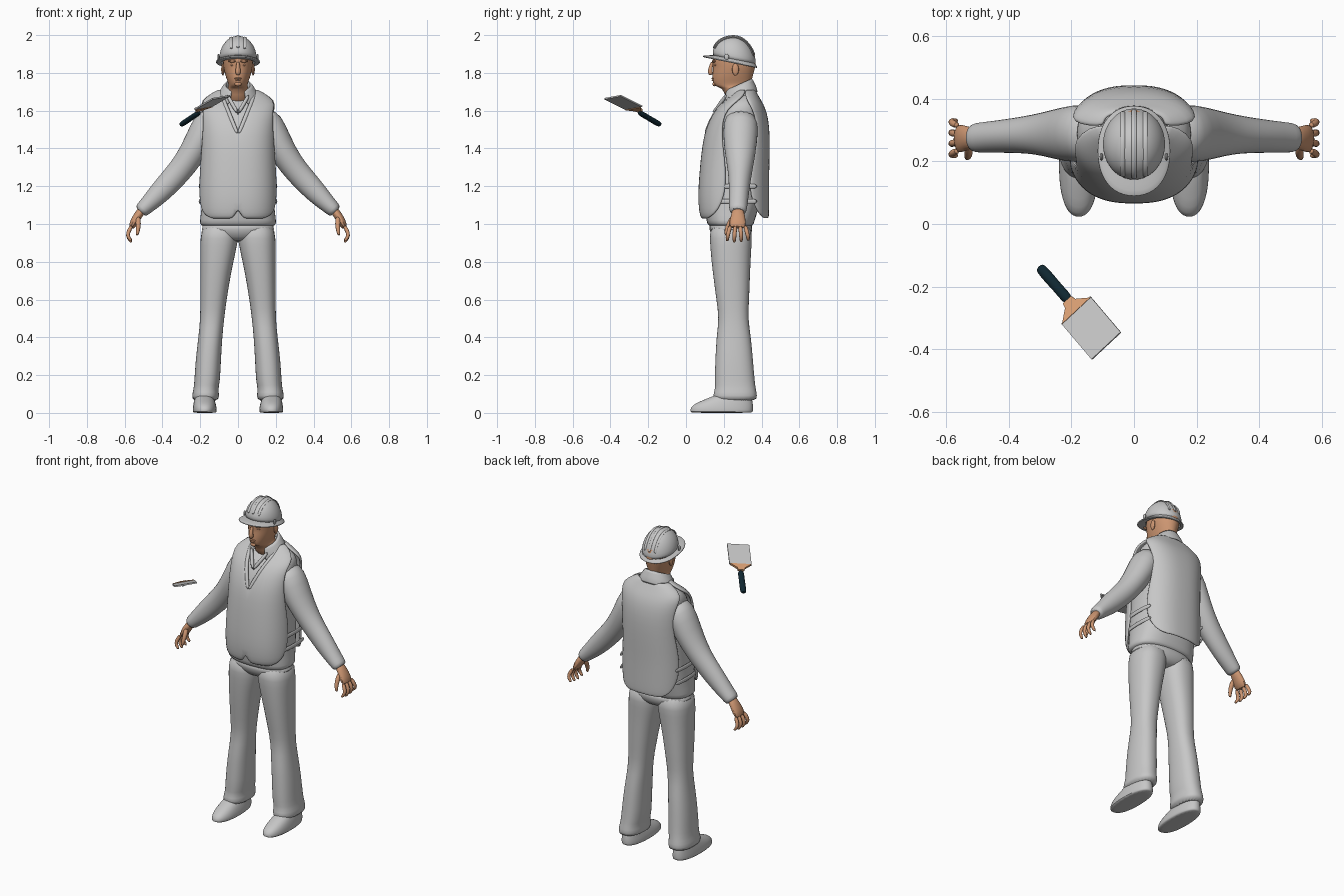
import bpy
import math
from mathutils import Vector

if "Cube" in bpy.data.objects:
    bpy.data.objects.remove(bpy.data.objects["Cube"], do_unlink=True)


def material(name, rgb):
    m = bpy.data.materials.new(name)
    m.use_nodes = True
    m.diffuse_color = (*rgb, 1)
    bsdf = m.node_tree.nodes["Principled BSDF"]
    bsdf.inputs["Base Color"].default_value = (*rgb, 1)
    bsdf.inputs["Roughness"].default_value = 0.7
    return m


GREY = material("plain grey", (0.57, 0.57, 0.57))
SKIN = material("warm skin", (0.62, 0.31, 0.17))
COPPER = material("copper ferrule", (0.72, 0.36, 0.18))
DARK = material("dark teal grip", (0.005, 0.02, 0.03))


def finish(name, verts, faces, mat, mirror=False, thick=0, sub=1, angle=50):
    mesh = bpy.data.meshes.new(name)
    mesh.from_pydata([tuple(v) for v in verts], [], faces)
    mesh.materials.append(mat)
    ob = bpy.data.objects.new(name, mesh)
    bpy.context.collection.objects.link(ob)
    bpy.ops.object.select_all(action='DESELECT')
    ob.select_set(True)
    bpy.context.view_layer.objects.active = ob
    bpy.ops.object.mode_set(mode='EDIT')
    bpy.ops.mesh.select_all(action='SELECT')
    bpy.ops.mesh.normals_make_consistent(inside=False)
    bpy.ops.object.mode_set(mode='OBJECT')
    if mirror:
        md = ob.modifiers.new("Mirror", 'MIRROR')
        md.use_clip = True
    if thick:
        md = ob.modifiers.new("Thickness", 'SOLIDIFY')
        md.thickness = thick
        md.offset = 0
    if sub:
        md = ob.modifiers.new("Smooth", 'SUBSURF')
        md.levels = md.render_levels = sub
    bpy.ops.object.shade_smooth_by_angle(angle=math.radians(angle))
    return ob


def skin_rings(name, rings, mat, caps=True, **kw):
    """Bridge closed rings of equal size."""
    n = len(rings[0])
    faces = [(i * n + j, i * n + (j + 1) % n, (i + 1) * n + (j + 1) % n, (i + 1) * n + j)
             for i in range(len(rings) - 1) for j in range(n)]
    if caps:
        faces += [tuple(range(n)), tuple(range((len(rings) - 1) * n, len(rings) * n))]
    return finish(name, [v for r in rings for v in r], faces, mat, **kw)


def panel(name, rows, mat, **kw):
    """Open sheet through rows of points."""
    n = len(rows[0])
    faces = [(i * n + j, i * n + j + 1, (i + 1) * n + j + 1, (i + 1) * n + j)
             for i in range(len(rows) - 1) for j in range(n - 1)]
    return finish(name, [v for r in rows for v in r], faces, mat, **kw)


def oval(z, x0, x1, y0, y1, t, tilt=0, p=2.3):
    """Point on a squarish oval; t = 0 is the front."""
    s, c = math.sin(t), math.cos(t)
    dx = math.copysign(abs(s) ** (2 / p), s) * (x1 - x0) / 2
    dy = -math.copysign(abs(c) ** (2 / p), c) * (y1 - y0) / 2
    return Vector(((x0 + x1) / 2 + dx, (y0 + y1) / 2 + dy, z + tilt * dy))


def loft(name, stations, mat, n=24, p=2.3, **kw):
    """Horizontal sections: (z, x0, x1, y0, y1[, tilt])."""
    rings = [[oval(*s[:5], math.tau * j / n, s[5] if len(s) > 5 else 0, p)
              for j in range(n)] for s in stations]
    return skin_rings(name, rings, mat, **kw)


def sweep(name, pts, mat, n=10, ref=(0, 1, 0), **kw):
    """Sections across a path: (x, y, z, radius across, radius along ref)."""
    c = [Vector(q[:3]) for q in pts]
    rings = []
    for i, q in enumerate(pts):
        t = (c[min(i + 1, len(c) - 1)] - c[max(i - 1, 0)]).normalized()
        v = Vector(ref)
        v = (v - t * v.dot(t)).normalized()
        u = t.cross(v)
        rings.append([c[i] + u * q[3] * math.cos(math.tau * j / n)
                      + v * q[4] * math.sin(math.tau * j / n) for j in range(n)])
    return skin_rings(name, rings, mat, **kw)


def ball(name, loc, size, mat, mirror=False):
    x, y, z = loc
    rings = []
    for k in range(7):
        a = math.pi * (k / 6 - 0.5)
        r = max(math.cos(a), 0.08)
        rings.append([(x + size[0] * r * math.cos(math.tau * j / 10),
                       y + size[1] * r * math.sin(math.tau * j / 10),
                       z + size[2] * math.sin(a)) for j in range(10)])
    return skin_rings(name, rings, mat, mirror=mirror)


# Trousers and shoes
loft("trouser_legs", [
    (1.01, 0, .19, .125, .35), (.92, 0, .2, .125, .35), (.85, .012, .2, .13, .345),
    (.75, .035, .2, .14, .34), (.6, .06, .2, .16, .335), (.5, .073, .2, .175, .328),
    (.4, .083, .21, .16, .345), (.28, .09, .225, .155, .355), (.16, .095, .232, .15, .365),
    (.13, .105, .235, .155, .37), (.09, .098, .245, .14, .378), (.06, .105, .24, .15, .375),
], GREY, mirror=True)
loft("trouser_seat", [(1.02, -.19, .19, .12, .35), (.97, -.2, .2, .12, .355),
                      (.93, -.16, .16, .14, .34), (.905, -.06, .06, .17, .31)], GREY)
loft("shoes", [(0, .118, .235, .028, .35), (.004, .113, .24, .022, .355),
               (.025, .112, .24, .02, .357), (.05, .118, .236, .045, .355),
               (.075, .125, .23, .11, .35), (.11, .14, .22, .19, .34)], GREY, mirror=True)

# Jumper body under the vest
loft("jumper_body", [
    (.985, -.195, .195, .125, .35), (1.0, -.205, .205, .11, .36), (1.04, -.2, .2, .105, .37),
    (1.12, -.19, .19, .09, .4), (1.3, -.182, .182, .095, .415), (1.45, -.178, .178, .11, .42),
    (1.55, -.185, .185, .145, .415), (1.61, -.185, .185, .18, .4), (1.65, -.17, .17, .225, .38),
    (1.68, -.115, .115, .255, .36), (1.7, -.07, .07, .27, .35)], GREY, p=2.5)

# Vest rows: z, half width, front, back, front panel edge y, back panel edge y, neckline x
vest = [(1.03, .2, .09, .43, .115, .415, .035), (1.045, .204, .08, .432, .14, .395, .015),
        (1.08, .205, .074, .433, .175, .37, 0),
        (1.15, .205, .07, .433, .205, .34, 0), (1.25, .202, .076, .433, .215, .335, 0),
        (1.35, .198, .085, .436, .205, .35, 0), (1.47, .198, .1, .437, .19, .375, 0),
        (1.55, .202, .13, .43, .195, .37, .034), (1.61, .206, .165, .415, .22, .35, .058),
        (1.65, .198, .212, .393, .27, .325, .076), (1.685, .14, .25, .372, .311, .311, .085),
        (1.71, .095, .27, .36, .315, .315, .08)]
front, back, trim = [], [], []
P = 2.5
for z, hx, yf, yb, ef, eb, v in vest:
    mid, ry = (yf + yb) / 2, (yb - yf) / 2
    angle = lambda e: math.acos(min(1, abs(e - mid) / ry) ** (P / 2))
    t0, t1, t2 = math.asin((v / hx) ** (P / 2)), angle(ef), math.pi - angle(eb)
    at = lambda t: oval(z, -hx, hx, yf, yb, t, 0, P)
    front.append([at(t0 + (t1 - t0) * j / 8) for j in range(9)])
    back.append([at(t2 + (math.pi - t2) * j / 8) for j in range(9)])
    if z > 1.46:
        trim.append((*front[-1][0], .012, .01))
panel("vest_front", front, GREY, mirror=True, thick=.014)
panel("vest_back", back, GREY, mirror=True, thick=.014)
sweep("vest_neck_trim", trim, GREY, mirror=True)
sweep("jumper_neckline", [(0, .145, 1.585, .01, .01), (.03, .18, 1.635, .011, .012),
                          (.058, .215, 1.685, .01, .01)], GREY, mirror=True)
for z in (1.12, 1.2):
    sweep("vest_side_strap", [(.19, .17, z, .014, .006), (.203, .22, z, .014, .006),
                              (.203, .33, z, .014, .006), (.19, .38, z, .014, .006)],
          GREY, ref=(1, 0, 0), n=8, mirror=True)

# Folded collar
rows = []
for z, rx, y0, y1, tilt, gap in ((1.7, .062, .215, .34, .45, .5), (1.738, .066, .21, .345, .45, .5),
                                 (1.735, .073, .205, .352, .45, .45), (1.66, .118, .195, .38, .4, .35)):
    rows.append([oval(z, -rx, rx, y0, y1, gap + (math.tau - 2 * gap) * j / 20, tilt, 2)
                 for j in range(21)])
panel("shirt_collar", rows, GREY, thick=.01)

# Sleeves and hands
sweep("sleeves", [(.12, .29, 1.575, .06, .075), (.16, .29, 1.535, .085, .095),
                  (.208, .287, 1.43, .078, .092), (.28, .287, 1.315, .068, .072),
                  (.345, .285, 1.24, .066, .06), (.42, .28, 1.16, .059, .054),
                  (.475, .277, 1.105, .046, .05), (.505, .275, 1.077, .042, .048),
                  (.518, .275, 1.063, .034, .042)], GREY, n=16, mirror=True)
sweep("palms", [(.5, .275, 1.085, .024, .032), (.53, .275, 1.045, .024, .038),
                (.55, .273, 1.01, .024, .048), (.568, .272, .975, .015, .046)], SKIN, mirror=True)
for k, name in enumerate(("index", "middle", "ring", "little")):
    y, spread, drop = .235 + .026 * k, (k - 1.5) * .007, abs(k - 1.3) * .008
    sweep(name + "_fingers", [(.56, y, .995, .012, .012), (.585, y + spread, .952, .012, .012),
                              (.582, y + spread * 1.5, .925 + drop / 2, .011, .011),
                              (.562, y + spread * 1.6, .897 + drop, .007, .008)],
          SKIN, n=8, mirror=True)
sweep("thumbs", [(.53, .25, 1.04, .016, .016), (.527, .228, 1.0, .015, .015),
                 (.53, .213, .965, .012, .012), (.535, .212, .937, .007, .008)],
      SKIN, n=8, mirror=True)

# Head and face
loft("head", [
    (1.63, -.062, .062, .225, .335), (1.69, -.06, .06, .205, .335), (1.72, -.058, .058, .19, .338),
    (1.728, -.05, .05, .155, .34), (1.745, -.052, .052, .142, .345), (1.775, -.064, .064, .139, .352),
    (1.81, -.073, .073, .141, .362), (1.835, -.078, .078, .144, .368), (1.86, -.08, .08, .137, .37),
    (1.9, -.08, .08, .145, .365), (1.94, -.068, .068, .165, .345)], SKIN, p=2)
sweep("nose", [(0, .14, 1.86, .008, .008), (0, .132, 1.835, .01, .011),
               (0, .126, 1.805, .014, .016), (0, .135, 1.788, .014, .012)],
      SKIN, ref=(1, 0, 0), mirror=False)
ball("brow_ridges", (.031, .147, 1.862, ), (.026, .012, .007), SKIN, True)
ball("eyes", (.03, .157, 1.842), (.012, .008, .006), SKIN, True)
ball("upper_lip", (0, .142, 1.771), (.022, .008, .005), SKIN)
ball("lower_lip", (0, .143, 1.761), (.019, .008, .005), SKIN)
ball("chin", (0, .15, 1.741), (.02, .011, .012), SKIN)
ball("ears", (.08, .262, 1.818), (.01, .02, .033), SKIN, True)

# Hard hat: dome, ribs, peaked brim, side clips
CY, TILT = .255, -.2
dome = []
for a in (-6, 8, 22, 36, 50, 62, 73, 83, 88):
    c, s = math.cos(math.radians(a)), math.sin(math.radians(a))
    dome.append((1.87 + .126 * s, -.102 * c, .102 * c, CY - .117 * c, CY + .117 * c, TILT * c))
loft("helmet_dome", dome, GREY, p=2)
for x in (-.036, 0, .036):
    k = math.sqrt(1 - (x / .102) ** 2)
    path = []
    for i in range(13):
        a = math.radians(18 + 12 * i)
        dy = -.117 * k * math.cos(a)
        path.append((x, CY + dy, 1.87 + .127 * k * math.sin(a) + TILT * abs(math.cos(a)) * dy, .004, .009))
    sweep("helmet_rib", path, GREY, n=8, ref=(1, 0, 0))
loft("helmet_brim", [(1.872, -.095, .095, .145, .365, TILT), (1.866, -.108, .108, .1, .374, TILT),
                     (1.861, -.118, .118, .086, .379, TILT), (1.853, -.118, .118, .086, .379, TILT),
                     (1.853, -.09, .09, .15, .36, TILT)], GREY, caps=False, p=2.2)
ball("helmet_clips", (.104, .215, 1.885), (.006, .014, .016), GREY, True)

# Floating brush: grip, ferrule and flat blade
base = Vector((-.185, -.275, 1.615))
along = Vector((.0975, -.115, .057)).normalized()
across = Vector((.1, .08, .02))
across = (across - along * across.dot(along)).normalized()
normal = along.cross(across)


def plate(name, outline, thick, mat):
    rings = [[base + along * a + across * b + normal * h for a, b in outline]
             for h in (-thick / 2, thick / 2)]
    return skin_rings(name, rings, mat, sub=0, angle=30)


plate("brush_blade", [(0, -.064), (.16, -.064), (.16, .064), (0, .064)], .008, GREY)
plate("brush_ferrule", [(-.045, -.018), (-.028, -.022), (.004, -.062), (.004, .062),
                        (-.028, .022), (-.045, .018)], .014, COPPER)
grip = [(0, .012), (.04, .018), (.3, .019), (.6, .017), (.85, .019), (1, .014)]
start, end = Vector((-.302, -.137, 1.525)), Vector((-.203, -.25, 1.592))
sweep("brush_grip", [(*start.lerp(end, f), r * .8, r) for f, r in grip], DARK, n=12, ref=across)
